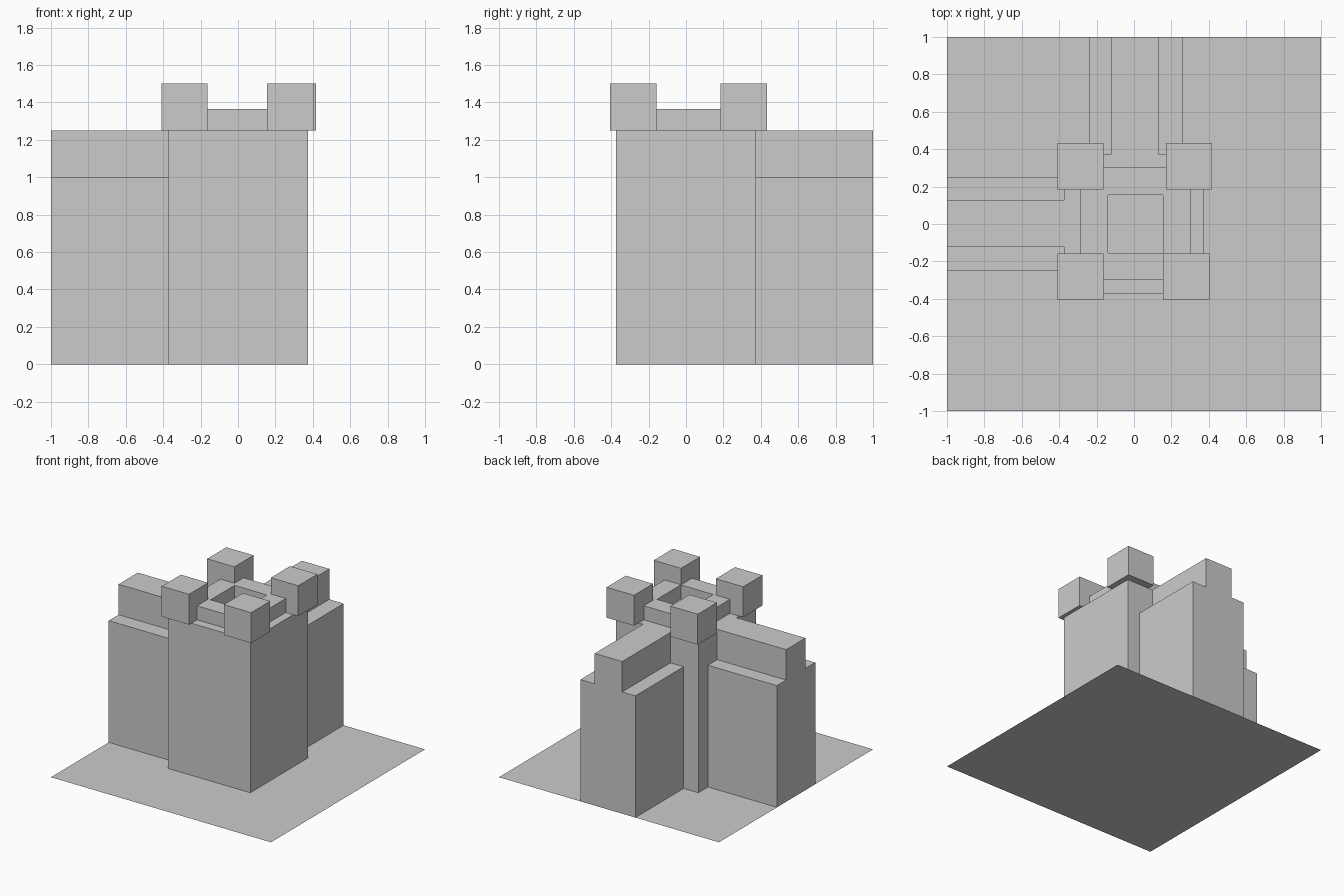
import bpy, bmesh

if "Cube" in bpy.data.objects:
    bpy.data.objects.remove(bpy.data.objects["Cube"])


def make_object(name, bm):
    bmesh.ops.recalc_face_normals(bm, faces=bm.faces)
    mesh = bpy.data.meshes.new(name)
    bm.to_mesh(mesh)
    bm.free()
    obj = bpy.data.objects.new(name, mesh)
    bpy.context.collection.objects.link(obj)
    return obj


def extrude_outline(name, points, offset):
    """Extrude a closed flat outline into a solid."""
    bm = bmesh.new()
    face = bm.faces.new([bm.verts.new(p) for p in points])
    result = bmesh.ops.extrude_face_region(bm, geom=[face], use_keep_orig=True)
    moved = [v for v in result["geom"] if isinstance(v, bmesh.types.BMVert)]
    bmesh.ops.translate(bm, verts=moved, vec=offset)
    return make_object(name, bm)


def box(name, x0, x1, y0, y1, z0, z1):
    outline = [(x0, y0, z0), (x1, y0, z0), (x1, y1, z0), (x0, y1, z0)]
    return extrude_outline(name, outline, (0, 0, z1 - z0))


# Flat square base sheet
bm = bmesh.new()
bmesh.ops.create_grid(bm, x_segments=1, y_segments=1, size=1)
make_object("base_sheet", bm)

# Square tower
T = 0.373
box("tower", -T, T, -T, T, 0, 1.25)

# Stepped walls running from the tower to the left and to the back
def step_profile(o0, i0, i1, o1):
    return [(o0, 0), (o1, 0), (o1, 1), (i1, 1), (i1, 1.25),
            (i0, 1.25), (i0, 1), (o0, 1)]

left = step_profile(-0.25, -0.122, 0.128, 0.248)
extrude_outline("left_wall", [(-1, y, z) for y, z in left], (1 - T, 0, 0))
back = step_profile(-0.24, -0.12, 0.13, 0.26)
extrude_outline("back_wall", [(x, 1, z) for x, z in back], (0, T - 1, 0))

# Overhanging corner blocks
for name, x, y in (("front_left", -0.41, -0.405), ("front_right", 0.155, -0.405),
                   ("back_left", -0.41, 0.185), ("back_right", 0.17, 0.185)):
    box(name + "_corner_block", x, x + 0.248, y, y + 0.248, 1.25, 1.5)

# Low parapet ring around the sunken roof, made as a frame
outer = [(-0.29, -0.30), (0.305, -0.30), (0.305, 0.305), (-0.29, 0.305)]
inner = [(-0.14, -0.155), (0.155, -0.155), (0.155, 0.155), (-0.14, 0.155)]
bm = bmesh.new()
rings = [[bm.verts.new((x, y, z)) for x, y in loop]
         for loop, z in ((outer, 1.25), (outer, 1.365), (inner, 1.365), (inner, 1.25))]
for k in range(4):
    a, b = rings[k], rings[(k + 1) % 4]
    for i in range(4):
        j = (i + 1) % 4
        bm.faces.new((a[i], a[j], b[j], b[i]))
make_object("parapet_ring", bm)
